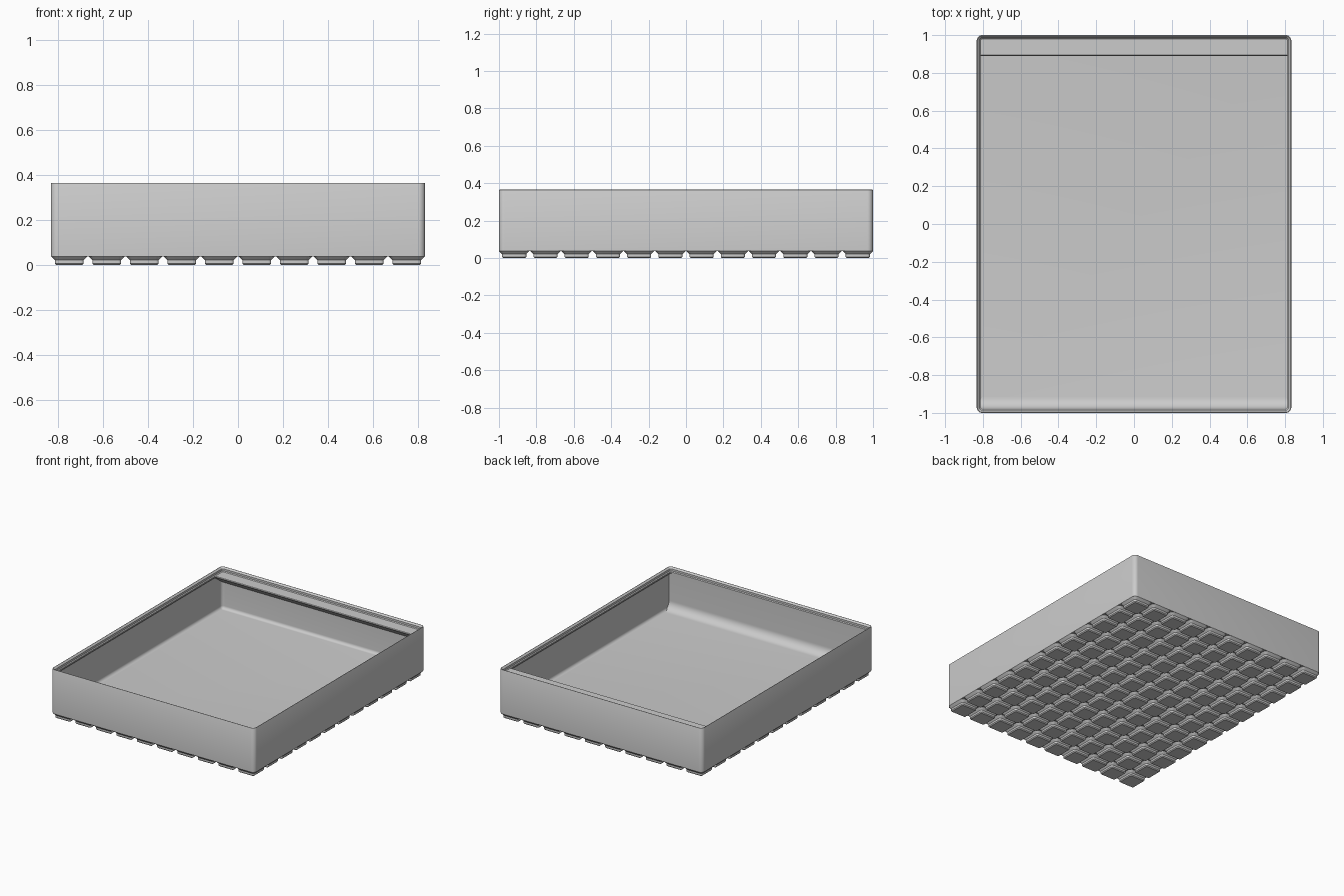
import bpy, bmesh, math
from mathutils import Vector

if "Cube" in bpy.data.objects:
    bpy.data.objects.remove(bpy.data.objects["Cube"], do_unlink=True)

S = 2 / 251.5              # millimetres to scene units
HX, HY = 104.75, 125.75    # half size of the tray
PITCH, NX, NY = 21, 10, 12
FLOOR, WALL, LIP = 7, 0.95, 2.6

grey = bpy.data.materials.new("plain grey")
grey.use_nodes = True
grey.diffuse_color = (0.6, 0.6, 0.6, 1)
grey.node_tree.nodes["Principled BSDF"].inputs["Base Color"].default_value = (0.6, 0.6, 0.6, 1)


def finish(bm, name):
    bmesh.ops.scale(bm, vec=(S, S, S), verts=bm.verts)
    bmesh.ops.recalc_face_normals(bm, faces=bm.faces)
    mesh = bpy.data.meshes.new(name)
    bm.to_mesh(mesh)
    bm.free()
    mesh.materials.append(grey)
    obj = bpy.data.objects.new(name, mesh)
    bpy.context.collection.objects.link(obj)
    bpy.ops.object.select_all(action='DESELECT')
    obj.select_set(True)
    bpy.context.view_layer.objects.active = obj
    bpy.ops.object.shade_smooth_by_angle(angle=math.radians(30))
    return obj


def ring(bm, cx, cy, hx, hy, r, z, steps):
    """Rounded rectangle of vertices."""
    verts = []
    for q, (sx, sy) in enumerate([(1, 1), (-1, 1), (-1, -1), (1, -1)]):
        for i in range(steps + 1):
            a = math.pi / 2 * (q + i / steps)
            verts.append(bm.verts.new((cx + sx * (hx - r) + r * math.cos(a),
                                       cy + sy * (hy - r) + r * math.sin(a), z)))
    return verts


def loft(bm, cx, cy, hx, hy, profile, steps):
    """Skin rounded rectangles given as (inset, height) and cap both ends."""
    rings = [ring(bm, cx, cy, hx - d, hy - d, max(3.75 - d, 0.4), z, steps)
             for d, z in profile]
    for a, b in zip(rings, rings[1:]):
        for i in range(len(a)):
            j = (i + 1) % len(a)
            bm.faces.new((a[i], a[j], b[j], b[i]))
    bm.faces.new(rings[0])
    bm.faces.new(rings[-1])


def prism(name, profile, half):
    """Extrude a (y, z) profile across the width."""
    bm = bmesh.new()
    face = bm.faces.new([bm.verts.new((-half, y, z)) for y, z in profile])
    ext = bmesh.ops.extrude_face_region(bm, geom=[face])
    moved = [v for v in ext["geom"] if isinstance(v, bmesh.types.BMVert)]
    bmesh.ops.translate(bm, vec=Vector((2 * half, 0, 0)), verts=moved)
    return finish(bm, name)


# Tray shell: outer wall, stacking lip, inner wall, rounded floor edge
R = 2.8
shell = [(0, 4.75), (0, 45.6), (0.15, 45.9), (0.45, 45.95), (1.9, 44.5),
         (1.9, 42.7), (LIP, 42), (LIP, 40.8), (WALL, 39.15)]
for i in range(7):
    a = math.pi / 2 * i / 6
    shell.append((WALL + R * (1 - math.cos(a)), FLOOR + R * (1 - math.sin(a))))
bm = bmesh.new()
loft(bm, 0, 0, HX, HY, shell, 8)
finish(bm, "tray_shell")

# Grid of stepped feet
foot = [(2.95, 0), (2.15, 0.8), (2.15, 2.6), (0, 4.75), (0, 5)]
bm = bmesh.new()
for ix in range(NX):
    for iy in range(NY):
        loft(bm, (ix - (NX - 1) / 2) * PITCH, (iy - (NY - 1) / 2) * PITCH,
             PITCH / 2 - 0.25, PITCH / 2 - 0.25, foot, 4)
finish(bm, "base_feet")

# Curved scoop along the inside of the front wall
back, face, SR = -HY + 1.4, -HY + LIP, 8
scoop = [(back, FLOOR - 0.5), (back, 41.5), (face, 41.5)]
for i in range(13):
    a = math.pi / 2 * i / 12
    scoop.append((face + SR * (1 - math.cos(a)), FLOOR + SR * (1 - math.sin(a))))
scoop.append((face + SR, FLOOR - 0.5))
prism("front_scoop", scoop, HX - WALL)

# Label shelf along the inside of the back wall
tip, root = HY - 13.8, HY - 1.4
shelf = [(root, 42), (tip + 0.4, 42), (tip, 41.6), (tip, 41.2), (tip + 0.4, 40.7),
         (root, 40.7 - math.tan(math.radians(36)) * (root - tip))]
prism("label_shelf", shelf, HX - WALL)
